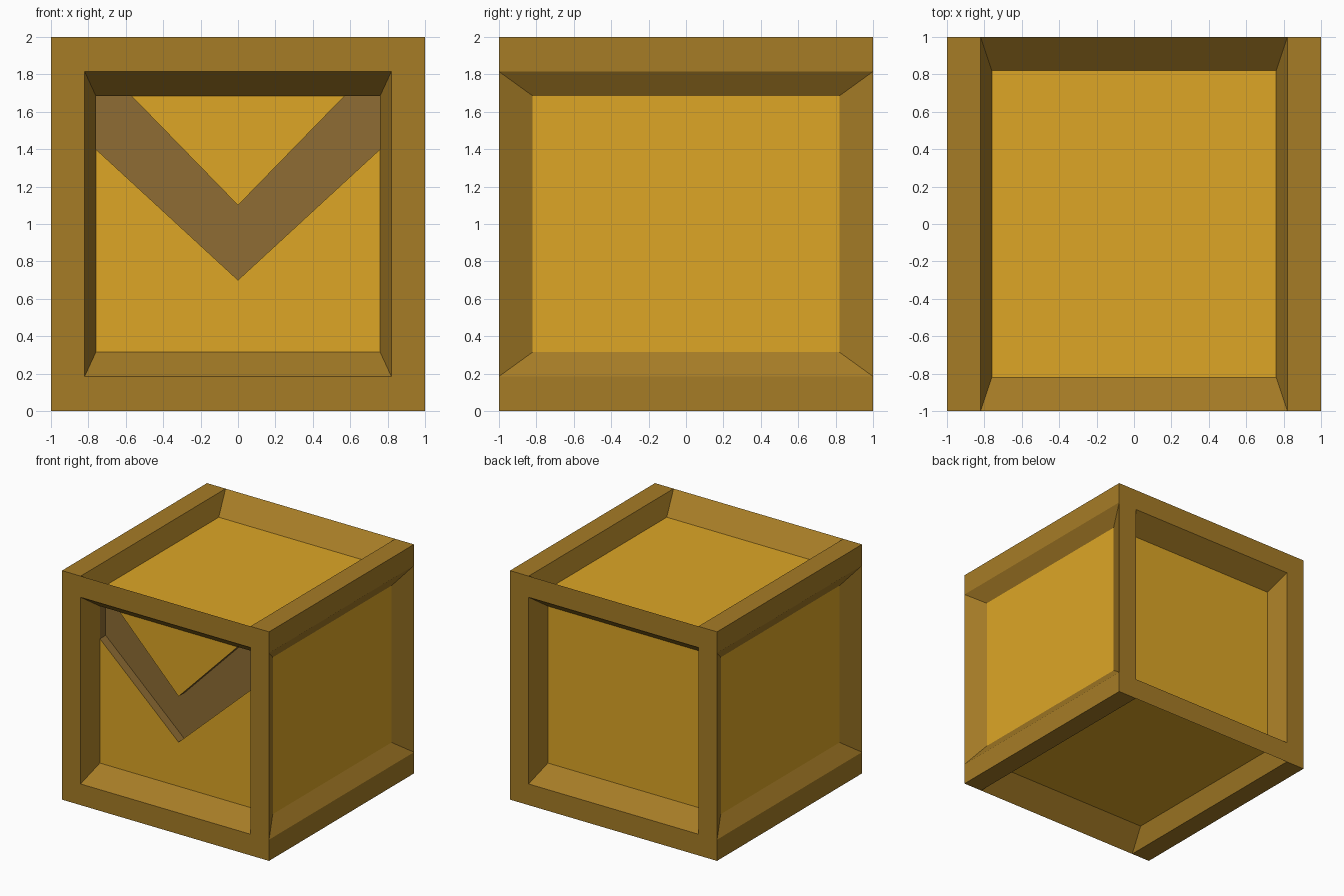
import bpy, bmesh
from mathutils import Vector

if "Cube" in bpy.data.objects:
    bpy.data.objects.remove(bpy.data.objects["Cube"])


def srgb(r, g, b):
    def lin(c):
        c /= 255
        return c / 12.92 if c <= 0.04045 else ((c + 0.055) / 1.055) ** 2.4
    return (lin(r), lin(g), lin(b), 1)


def material(name, color):
    m = bpy.data.materials.new(name)
    m.diffuse_color = color
    m.use_nodes = True
    m.node_tree.nodes["Principled BSDF"].inputs["Base Color"].default_value = m.diffuse_color
    return m


def make_object(name, bm, mat):
    bmesh.ops.remove_doubles(bm, verts=bm.verts, dist=0.0001)
    me = bpy.data.meshes.new(name)
    bm.to_mesh(me)
    bm.free()
    me.materials.append(mat)
    ob = bpy.data.objects.new(name, me)
    bpy.context.collection.objects.link(ob)
    return ob


def add_face(bm, pts, outward=None):
    # Adds a face, skipping empty ones and turning it towards "outward"
    f = bm.faces.new([bm.verts.new(p) for p in pts])
    f.normal_update()
    if f.calc_area() < 1e-6:
        bmesh.ops.delete(bm, geom=list(f.verts), context='VERTS')
    elif outward and f.normal.dot(outward) < 0:
        f.normal_flip()


def ring(axis, sign, half):
    # Corners of one side of a box with the given half sizes
    u, v = [i for i in range(3) if i != axis]
    out = []
    for a, b in ((-1, -1), (1, -1), (1, 1), (-1, 1)):
        p = Vector((0, 0, 1))
        p[axis] += sign * half[axis]
        p[u] += a * half[u]
        p[v] += b * half[v]
        out.append(p)
    return out


frame_mat = material("dark ochre frame", srgb(166, 124, 38))
panel_mat = material("golden panel", srgb(221, 166, 38))
groove_mat = material("brown groove", srgb(142, 108, 51))

# Per axis: opening at the outer surface, then the recessed panel
sides = {
    0: ((1, 1, 0.815), (0.91, 0.82, 0.685)),
    1: ((0.82, 1, 0.815), (0.76, 0.82, 0.685)),
    2: ((0.82, 1, 1), (0.76, 0.82, 0.835)),
}

# Frame with sloped reveals, and flat panels on all sides but the front
frame, panels = bmesh.new(), bmesh.new()
for axis, (opening, inner) in sides.items():
    for sign in (-1, 1):
        out = Vector((0, 0, 0))
        out[axis] = sign
        rings = [ring(axis, sign, h) for h in ((1, 1, 1), opening, inner)]
        for a, b in zip(rings, rings[1:]):
            for i in range(4):
                j = (i + 1) % 4
                add_face(frame, [a[i], a[j], b[j], b[i]], out)
        if (axis, sign) != (1, -1):
            add_face(panels, rings[2], out)
make_object("crate_frame", frame, frame_mat)
make_object("crate_panels", panels, panel_mat)

# Front panel split around the chevron
Y, DEPTH = -0.82, 0.08
X, LO, HI = 0.76, 0.315, 1.685
front = bmesh.new()
toward = Vector((0, -1, 0))
lower = [(-X, LO), (X, LO), (X, 1.4), (0, 0.7), (-X, 1.4)]
upper = [(-0.57, HI), (0, 1.1), (0.57, HI)]
for shape in (lower, upper):
    add_face(front, [(x, Y, z) for x, z in shape], toward)
make_object("front_panel", front, panel_mat)

# Sunken chevron: floor and walls
groove = bmesh.new()
chevron = [(-X, 1.4), (0, 0.7), (X, 1.4), (X, HI), (0.57, HI), (0, 1.1), (-0.57, HI), (-X, HI)]
add_face(groove, [(x, Y + DEPTH, z) for x, z in chevron], toward)
for (x0, z0), (x1, z1) in zip(chevron, chevron[1:] + chevron[:1]):
    add_face(groove, [(x0, Y, z0), (x1, Y, z1), (x1, Y + DEPTH, z1), (x0, Y + DEPTH, z0)])
make_object("chevron_groove", groove, groove_mat)
